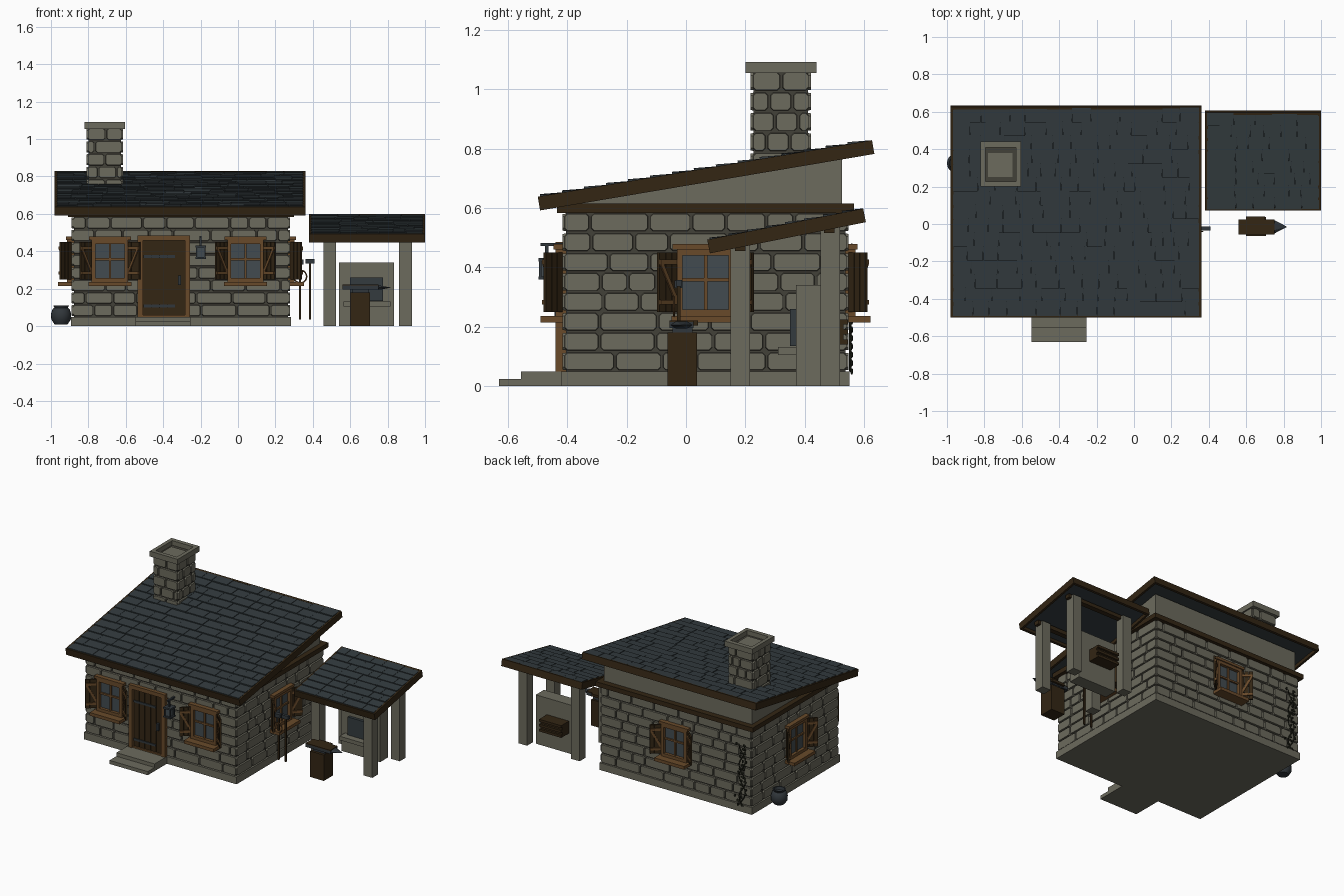
import bpy, bmesh, math, random
from mathutils import Matrix, Vector

random.seed(4)
if "Cube" in bpy.data.objects:
    bpy.data.objects.remove(bpy.data.objects["Cube"])


def material(name, r, g, b):
    m = bpy.data.materials.new(name)
    m.use_nodes = True
    m.diffuse_color = (r, g, b, 1)
    m.node_tree.nodes["Principled BSDF"].inputs["Base Color"].default_value = (r, g, b, 1)
    return m


STONE = material("stone", .15, .145, .11)
MORTAR = material("mortar", .055, .052, .04)
SLATE = material("slate", .033, .044, .049)
DARK = material("dark_wood", .033, .019, .007)
WOOD = material("warm_wood", .14, .068, .023)
GLASS = material("glass", .055, .07, .08)
METAL = material("iron", .03, .037, .043)
LEAF = material("ivy", .014, .016, .009)


def finish(name, mat, bm, M=Matrix()):
    bmesh.ops.recalc_face_normals(bm, faces=bm.faces)
    mesh = bpy.data.meshes.new(name)
    bm.to_mesh(mesh)
    bm.free()
    mesh.materials.append(mat)
    ob = bpy.data.objects.new(name, mesh)
    ob.matrix_world = M
    bpy.context.collection.objects.link(ob)
    return ob


def add_box(bm, x0, x1, y0, y1, z0, z1, turn=Matrix()):
    mid = Vector((x0 + x1, y0 + y1, z0 + z1)) / 2
    size = Matrix.Diagonal((x1 - x0, y1 - y0, z1 - z0, 1))
    bmesh.ops.create_cube(bm, size=1, matrix=Matrix.Translation(mid) @ turn @ size)


def boxes(name, mat, specs, M=Matrix()):
    bm = bmesh.new()
    for s in specs:
        add_box(bm, *s)
    return finish(name, mat, bm, M)


def wall_frame(x, y, degrees):
    """Frame whose local -y points out of a wall."""
    return Matrix.Translation((x, y, 0)) @ Matrix.Rotation(math.radians(degrees), 4, 'Z')


# Irregular masonry: rows of corner-cut blocks on a wall face
def masonry(name, M, half, z0, z1, rows, wmin, wmax, gap=.007, depth=.011):
    bm = bmesh.new()
    h = (z1 - z0) / rows
    for r in range(rows):
        u = -half - (r % 2) * wmin * .5
        while u < half:
            end = u + random.uniform(wmin, wmax)
            if half - end < wmin * .5:
                end = half
            a, b = max(u, -half) + gap / 2, min(end, half) - gap / 2
            u = end
            lo, hi = z0 + r * h + gap / 2, z0 + (r + 1) * h - gap / 2
            rings = []
            for v, inset in ((.004, 0), (-depth, .002)):
                c = .009
                p, q, s, t = a + inset, b - inset, lo + inset, hi - inset
                pts = [(p + c, s), (q - c, s), (q, s + c), (q, t - c),
                       (q - c, t), (p + c, t), (p, t - c), (p, s + c)]
                rings.append([bm.verts.new((k[0], v, k[1])) for k in pts])
            bm.faces.new(rings[1])
            for i in range(8):
                j = (i + 1) % 8
                bm.faces.new((rings[0][i], rings[0][j], rings[1][j], rings[1][i]))
    finish(name, STONE, bm, M)


# House body
CX, CY, HX, HY = -.305, .066, .573, .47
sides = {"front": (wall_frame(CX, CY - HY, 0), HX), "right": (wall_frame(CX + HX, CY, 90), HY),
         "back": (wall_frame(CX, CY + HY, 180), HX), "left": (wall_frame(CX - HX, CY, -90), HY)}
boxes("wall_core", MORTAR, [(CX - HX, CX + HX, CY - HY, CY + HY, .04, .59)])
boxes("plinth", STONE, [(-.893, .283, -.42, .55, 0, .05)])
for side, (M, half) in sides.items():
    masonry(side + "_wall_stones", M, half + .009, .05, .585, 8, .09, .2)
boxes("wall_top_beam", DARK, [(-.91, .30, -.435, .565, .583, .615)])
boxes("front_steps", STONE, [(-.548, -.254, -.63, -.41, 0, .025), (-.548, -.254, -.555, -.41, 0, .05)])

# Sloped gable wall under the main roof
bm = bmesh.new()
ends = [[bm.verts.new((x, y, z)) for y, z in ((-.41, .61), (.525, .61), (.525, .78), (-.41, .62))]
        for x in (-.875, .265)]
for e in ends:
    bm.faces.new(e)
for i in range(4):
    j = (i + 1) % 4
    bm.faces.new((ends[0][i], ends[0][j], ends[1][j], ends[1][i]))
finish("gable_wall", STONE, bm)


# Lean-to roof: deck, fascia boards and rows of shingles
def roof(name, x0, x1, y0, z0, y1, z1, rows):
    length, slope = math.hypot(y1 - y0, z1 - z0), math.atan2(z1 - z0, y1 - y0)
    M = Matrix.Translation((0, y0, z0)) @ Matrix.Rotation(slope, 4, 'X')
    f = .015
    boxes(name + "_deck", SLATE, [(x0 + f, x1 - f, f, length - f, -.03, -.012)], M)
    boxes(name + "_fascia", DARK, [
        (x0, x0 + f, 0, length, -.054, -.007), (x1 - f, x1, 0, length, -.054, -.007),
        (x0, x1, 0, f, -.054, -.007), (x0, x1, length - f, length, -.054, -.007)], M)
    bm = bmesh.new()
    step = (length - .016) / rows
    for r in range(rows):
        x = x0 + .01
        while x < x1 - .011:
            end = x + random.uniform(.06, .16)
            if x1 - .01 - end < .05:
                end = x1 - .01
            lift, y = random.uniform(-.003, 0), .008 + r * step
            add_box(bm, x + .0012, end - .0012, y, y + step + .004, -.012 + lift, -.003 + lift,
                    Matrix.Rotation(-.09, 4, 'X'))
            x = end
    finish(name + "_shingles", SLATE, bm, M)


roof("main_roof", -.98, .36, -.50, .645, .625, .835, 15)
roof("shed_roof", .38, 1.0, .07, .50, .595, .605, 8)

# Chimney with hollow cap
boxes("chimney_core", MORTAR, [(-.80, -.625, .228, .41, .72, 1.06)])
for side, (x, y, a, half) in {"front": (-.7125, .228, 0, .0875), "right": (-.625, .319, 90, .091),
                              "back": (-.7125, .41, 180, .0875), "left": (-.80, .319, -90, .091)}.items():
    masonry("chimney_" + side, wall_frame(x, y, a), half + .007, .72, 1.06, 5, .06, .12)
boxes("chimney_cap", STONE, [(-.82, -.605, .20, .228, 1.055, 1.092), (-.82, -.605, .41, .44, 1.055, 1.092),
                             (-.82, -.794, .228, .41, 1.055, 1.092), (-.631, -.605, .228, .41, 1.055, 1.092)])
boxes("chimney_fill", STONE, [(-.78, -.65, .25, .38, 1.05, 1.066)])


# Window with frame, sill and two half-open shutters
def window(name, M, u):
    M = M @ Matrix.Translation((u, 0, 0))
    boxes(name + "_glass", GLASS, [(-.085, .085, -.014, 0, .24, .455)], M)
    boxes(name + "_frame", WOOD, [
        (-.097, -.077, -.035, 0, .235, .465), (.077, .097, -.035, 0, .235, .465),
        (-.097, .097, -.035, 0, .44, .465), (-.097, .097, -.035, 0, .235, .258),
        (-.006, .006, -.024, 0, .25, .45), (-.085, .085, -.024, 0, .352, .364)], M)
    boxes(name + "_lintel", WOOD, [(-.112, .112, -.042, 0, .46, .478)], M)
    boxes(name + "_sill", WOOD, [(-.115, .115, -.085, 0, .215, .237)], M)
    for s, label in ((-1, "_left_shutter"), (1, "_right_shutter")):
        H = M @ Matrix.Translation((s * .098, -.016, 0)) @ Matrix.Rotation(-s * math.radians(42), 4, 'Z')
        spans = [sorted((s * a, s * (a + .026))) for a in (0, .028, .056)]
        boxes(name + label, DARK, [(a, b, -.006, .006, .25, .45) for a, b in spans], H)
        bm = bmesh.new()
        a, b = sorted((0, s * .082))
        for z in (.275, .41):
            add_box(bm, a, b, -.013, -.006, z, z + .016)
        add_box(bm, s * .041 - .007, s * .041 + .007, -.012, -.006, .28, .42,
                Matrix.Rotation(s * .5, 4, 'Y'))
        finish(name + label + "_brace", WOOD, bm, H)


for name, side, u in (("front_left_window", "front", .345), ("front_right_window", "front", -.38),
                      ("right_window", "right", 0), ("back_window", "back", 0), ("left_window", "left", 0)):
    window(name, sides[side][0], u)

# Plank door with iron straps
D = wall_frame(-.396, CY - HY, 0)
boxes("door_frame", WOOD, [(-.14, -.112, -.036, 0, .045, .485), (.112, .14, -.036, 0, .045, .485),
                           (-.14, .14, -.036, 0, .458, .485), (-.112, .112, -.03, 0, .045, .06)], D)
boxes("door_backing", DARK, [(-.115, .115, -.014, 0, .05, .46)], D)
boxes("door_planks", DARK, [(-.11 + i * .044, -.07 + i * .044, -.02, -.012, .06, .458) for i in range(5)], D)
boxes("door_iron", METAL, [(-.11, .06, -.025, -.02, .365, .38), (-.11, .06, -.025, -.02, .10, .115),
                           (.075, .09, -.038, -.02, .22, .27)], D)

# Wall lantern
boxes("lantern_iron", METAL, [(-.206, -.194, -.49, -.41, .472, .482), (-.206, -.194, -.475, -.463, .43, .475),
                              (-.228, -.172, -.497, -.441, .42, .432), (-.228, -.172, -.497, -.441, .36, .37)]
      + [(x, x + .008, y, y + .008, .37, .42) for x in (-.225, -.183) for y in (-.494, -.452)])
boxes("lantern_glass", GLASS, [(-.217, -.183, -.486, -.452, .37, .42)])

# Shed posts, forge and bellows
boxes("shed_posts", STONE, [(x, x + .067, y, y + .066, 0, top) for x in (.457, .862)
                            for y, top in ((.15, .478), (.452, .535))])
boxes("forge_back", STONE, [(.54, .835, .37, .46, 0, .34)])
boxes("forge_ledge", STONE, [(.565, .815, .31, .37, .105, .132)])
boxes("forge_plate", SLATE, [(.60, .775, .35, .372, .135, .26)])
boxes("shed_rafters", DARK, [(.44, .95, .165, .20, .455, .482), (.44, .95, .465, .50, .515, .54)])
boxes("bellows", DARK, [(.58, .75, .46, .545 - (i % 2) * .015, .14 + i * .017, .157 + i * .017)
                        for i in range(5)])

# Stump and anvil
boxes("stump", DARK, [(.60, .705, -.063, .037, 0, .18)])
boxes("anvil_body", METAL, [(.61, .70, -.045, .022, .18, .198), (.56, .75, -.055, .025, .196, .216)])
boxes("anvil_top", DARK, [(.56, .75, -.055, .025, .216, .222), (.60, .70, .025, .04, .205, .222)])
bm = bmesh.new()
bmesh.ops.create_cone(bm, cap_ends=True, segments=6, radius1=.036, radius2=.002, depth=.065,
                      matrix=Matrix.Translation((.7825, -.015, .206)) @ Matrix.Diagonal((1, 1, .4, 1))
                      @ Matrix.Rotation(math.pi / 2, 4, 'Y'))
finish("anvil_horn", METAL, bm)

# Long-handled tools and a hanging hoop by the right wall
boxes("tool_handles", DARK, [(x, x + .011, -.03, -.019, .035, .34) for x in (.325, .38)])
boxes("tool_heads", METAL, [(.305, .35, -.038, -.012, .33, .355), (.36, .41, -.034, -.014, .335, .358)])
bpy.ops.mesh.primitive_torus_add(major_segments=20, minor_segments=6, major_radius=.034, minor_radius=.004,
                                 location=(.333, -.04, .265), rotation=(math.pi / 2, 0, 0))
hoop = bpy.context.object
hoop.name = "hanging_hoop"
hoop.data.materials.append(WOOD)

# Round pot, turned from a profile
bm = bmesh.new()
prof = [(0, .01), (.035, .01), (.052, .035), (.054, .065), (.045, .092), (.036, .098),
        (.042, .11), (.034, .11), (.03, .09), (0, .085)]
vs = [bm.verts.new((r, 0, z)) for r, z in prof]
es = [bm.edges.new(pair) for pair in zip(vs, vs[1:])]
bmesh.ops.spin(bm, geom=vs + es, axis=(0, 0, 1), cent=(0, 0, 0), angle=math.tau, steps=20)
bmesh.ops.remove_doubles(bm, verts=bm.verts, dist=.0005)
pot = finish("pot", METAL, bm, Matrix.Translation((-.946, .325, 0)))
bpy.ops.object.select_all(action='DESELECT')
pot.select_set(True)
bpy.context.view_layer.objects.active = pot
bpy.ops.object.shade_smooth_by_angle(angle=math.radians(40))

# Climbing ivy on the back wall
curve = bpy.data.curves.new("ivy_stems", 'CURVE')
curve.dimensions = '3D'
curve.bevel_depth = .004
curve.bevel_resolution = 0
curve.materials.append(LEAF)
bm = bmesh.new()
for phase in (0, 2.2):
    sp = curve.splines.new('POLY')
    sp.points.add(15)
    for i, p in enumerate(sp.points):
        x, z = -.82 + .025 * math.sin(i * .8 + phase), .05 + i * .028
        p.co = (x, .553, z, 1)
        leaf = Matrix.Translation((x + random.uniform(-.03, .03), .558, z)) \
            @ Matrix.Rotation(random.uniform(0, 3), 4, 'Y') @ Matrix.Diagonal((1, .4, .6, 1))
        bmesh.ops.create_icosphere(bm, subdivisions=1, radius=.013, matrix=leaf)
finish("ivy_leaves", LEAF, bm)
bpy.context.collection.objects.link(bpy.data.objects.new("ivy_stems", curve))
